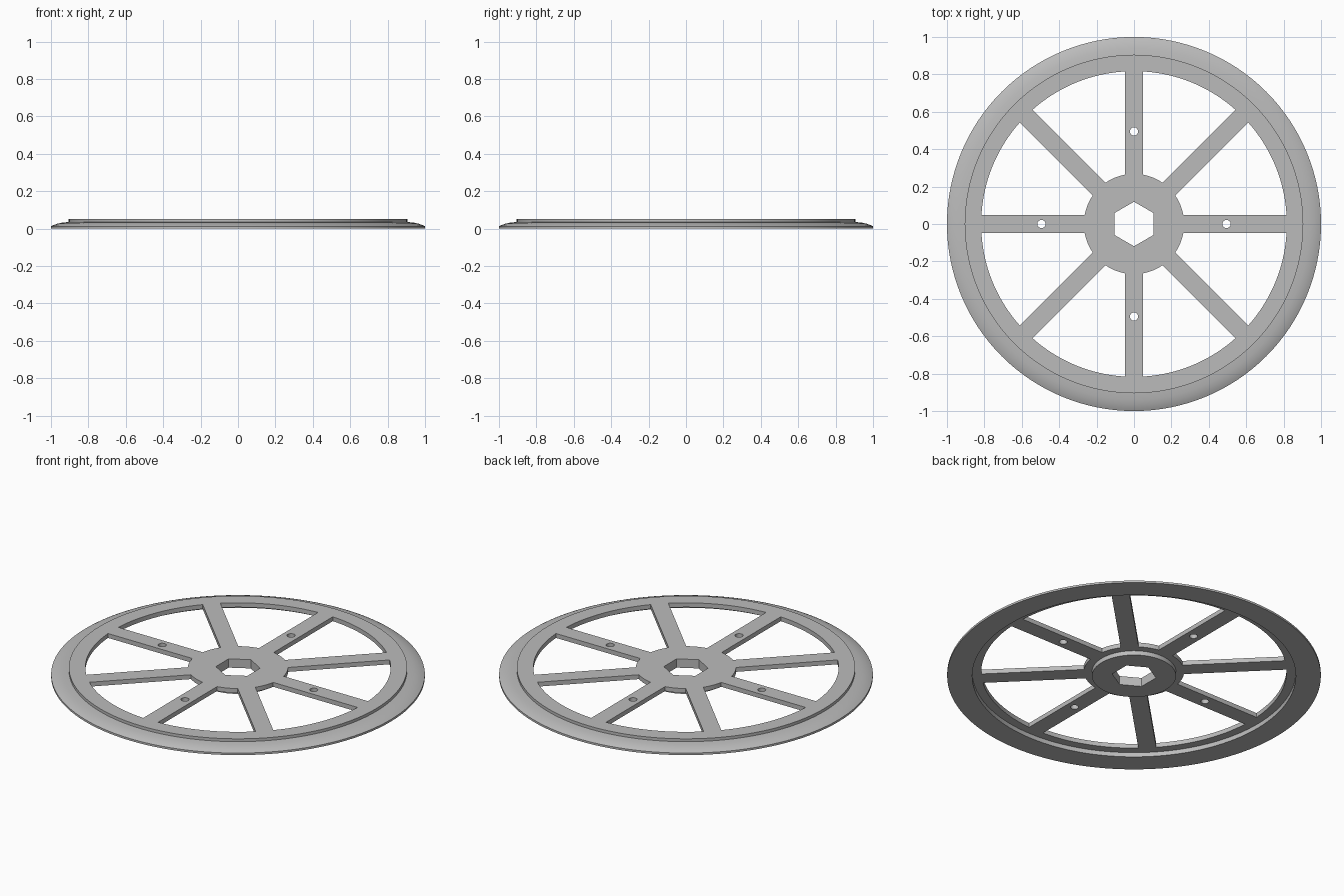
import bpy, bmesh, math
from mathutils import Matrix

cube = bpy.data.objects.get("Cube")
if cube:
    bpy.data.objects.remove(cube, do_unlink=True)

TOP, WEB = 0.052, 0.026          # top plane and underside of the spokes
HUB_R, RING_R, HALF = 0.268, 0.817, 0.048

grey = bpy.data.materials.new("light_grey")
grey.use_nodes = True
colour = (0.5, 0.5, 0.5, 1)
grey.diffuse_color = colour
grey.node_tree.nodes["Principled BSDF"].inputs["Base Color"].default_value = colour


def make_object(name, bm):
    bmesh.ops.recalc_face_normals(bm, faces=bm.faces)
    mesh = bpy.data.meshes.new(name)
    bm.to_mesh(mesh)
    bm.free()
    mesh.materials.append(grey)
    obj = bpy.data.objects.new(name, mesh)
    bpy.context.collection.objects.link(obj)
    return obj


def prism(bm, outline):
    """Extrude a flat outline right through the wheel."""
    face = bm.faces.new([bm.verts.new((x, y, -0.1)) for x, y in outline])
    out = bmesh.ops.extrude_face_region(bm, geom=[face])
    verts = [v for v in out["geom"] if isinstance(v, bmesh.types.BMVert)]
    bmesh.ops.translate(bm, verts=verts, vec=(0, 0, 0.3))


def circle(radius, sides, x=0, y=0, turn=0):
    angles = [turn + math.tau * i / sides for i in range(sides)]
    return [(x + radius * math.cos(a), y + radius * math.sin(a)) for a in angles]


def window(turn):
    """Opening between two neighbouring spokes with parallel sides."""
    points = []
    for radius, order in ((HUB_R, 1), (RING_R, -1)):
        start = math.asin(HALF / radius)
        end = math.pi / 4 - start
        arc = [start + (end - start) * i / 20 for i in range(21)][::order]
        points += [(radius * math.cos(a + turn), radius * math.sin(a + turn)) for a in arc]
    return points


# Wheel body: boss, web, recessed rim and rounded flange as one turned profile
profile = [(0, 0), (0.225, 0), (0.225, WEB), (0.866, WEB), (0.866, 0), (1, 0),
           (1, 0.012), (0.986, 0.019), (0.966, 0.026), (0.94, 0.032),
           (0.905, 0.035), (0.905, TOP), (0, TOP)]
bm = bmesh.new()
verts = [bm.verts.new((r, 0, z)) for r, z in profile]
edges = [bm.edges.new(pair) for pair in zip(verts, verts[1:])]
bmesh.ops.spin(bm, geom=verts + edges, cent=(0, 0, 0), axis=(0, 0, 1),
               angle=math.tau, steps=128)
bmesh.ops.remove_doubles(bm, verts=bm.verts, dist=0.0005)
wheel = make_object("spoked_wheel", bm)

# Cutter: spoke windows, hexagonal bore and bolt holes
bm = bmesh.new()
for i in range(8):
    prism(bm, window(i * math.pi / 4))
prism(bm, circle(0.119, 6, turn=math.pi / 6))
for x, y in circle(0.495, 4):
    prism(bm, circle(0.022, 24, x, y))
cutter = make_object("opening_cutter", bm)
cutter.hide_render = True

cut = wheel.modifiers.new("openings", "BOOLEAN")
cut.operation = "DIFFERENCE"
cut.solver = "EXACT"
cut.object = cutter
bpy.ops.object.select_all(action="DESELECT")
wheel.select_set(True)
bpy.context.view_layer.objects.active = wheel
bpy.ops.object.modifier_apply(modifier=cut.name)
bpy.data.objects.remove(cutter, do_unlink=True)
bpy.ops.object.shade_smooth_by_angle(angle=math.radians(30))
